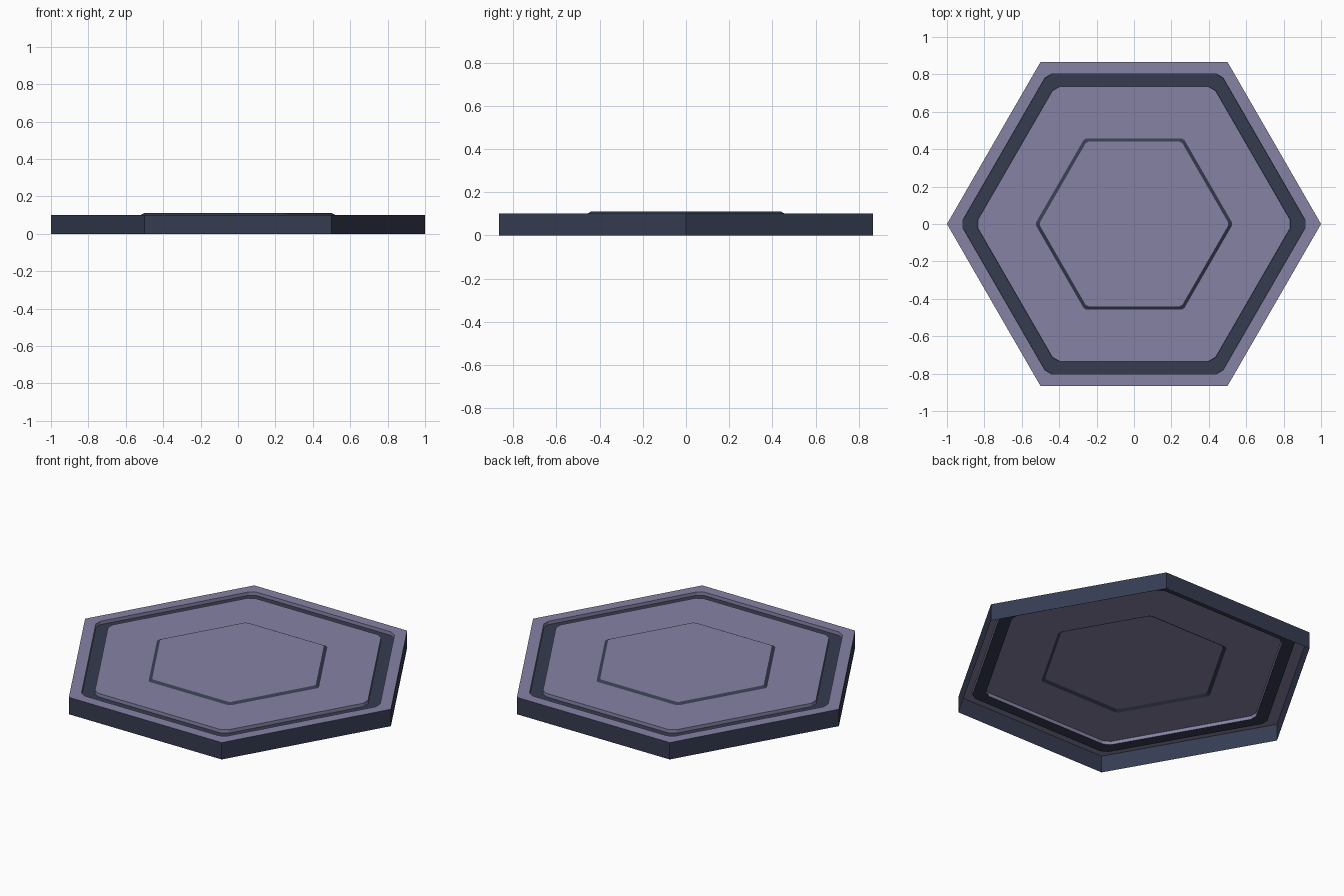
import bpy, bmesh, math
from mathutils import Vector

if "Cube" in bpy.data.objects:
    bpy.data.objects.remove(bpy.data.objects["Cube"])


def material(name, rgb):
    m = bpy.data.materials.new(name)
    m.diffuse_color = (*rgb, 1)
    m.use_nodes = True
    m.node_tree.nodes["Principled BSDF"].inputs["Base Color"].default_value = m.diffuse_color
    return m


LILAC = material("dusty lilac", (0.235, 0.225, 0.37))
SLATE = material("dark slate", (0.037, 0.046, 0.083))


def hexagon(apothem, z, cut=0.0):
    """Twelve points: a hexagon whose corners are trimmed by cut along each side."""
    r = apothem / math.cos(math.pi / 6)
    corners = [Vector((r * math.cos(k * math.pi / 3), r * math.sin(k * math.pi / 3), z))
               for k in range(6)]
    pts = []
    for k, c in enumerate(corners):
        for other in (corners[k - 1], corners[(k + 1) % 6]):
            pts.append(c + (other - c).normalized() * cut)
    return pts


def loft(name, rings, mats, cap=None):
    """Join rings from outside to inside; mats gives one material per band."""
    bm = bmesh.new()
    loops = [[bm.verts.new(p) for p in hexagon(*ring)] for ring in rings]
    slots = [LILAC, SLATE]
    for a, b, mat in zip(loops, loops[1:], mats):
        for i in range(12):
            j = (i + 1) % 12
            f = bm.faces.new((a[i], a[j], b[j], b[i]))
            f.material_index = slots.index(mat)
    if cap:
        bm.faces.new(loops[-1]).material_index = slots.index(cap)
    bmesh.ops.remove_doubles(bm, verts=bm.verts, dist=1e-5)
    me = bpy.data.meshes.new(name)
    bm.to_mesh(me)
    bm.free()
    for m in slots:
        me.materials.append(m)
    ob = bpy.data.objects.new(name, me)
    bpy.context.collection.objects.link(ob)


TOP, FLOOR = 0.1, 0.08
OUT = math.cos(math.pi / 6)

# Open-bottomed tile edge: dark outer wall and lilac rim
loft("tile_edge", [(OUT, 0), (OUT, TOP), (0.803, TOP, 0.025)], [SLATE, LILAC])

# Sunken channel: lilac sides, dark floor
loft("channel",
     [(0.803, TOP, 0.025), (0.802, FLOOR, 0.025), (0.735, FLOOR, 0.025), (0.734, TOP, 0.025)],
     [LILAC, SLATE, LILAC])

# Inner panel with a slightly raised centre on a dark sloped step
loft("centre_panel",
     [(0.734, TOP, 0.025), (0.458, TOP, 0.01), (0.44, 0.11, 0.01)],
     [LILAC, SLATE], cap=LILAC)
